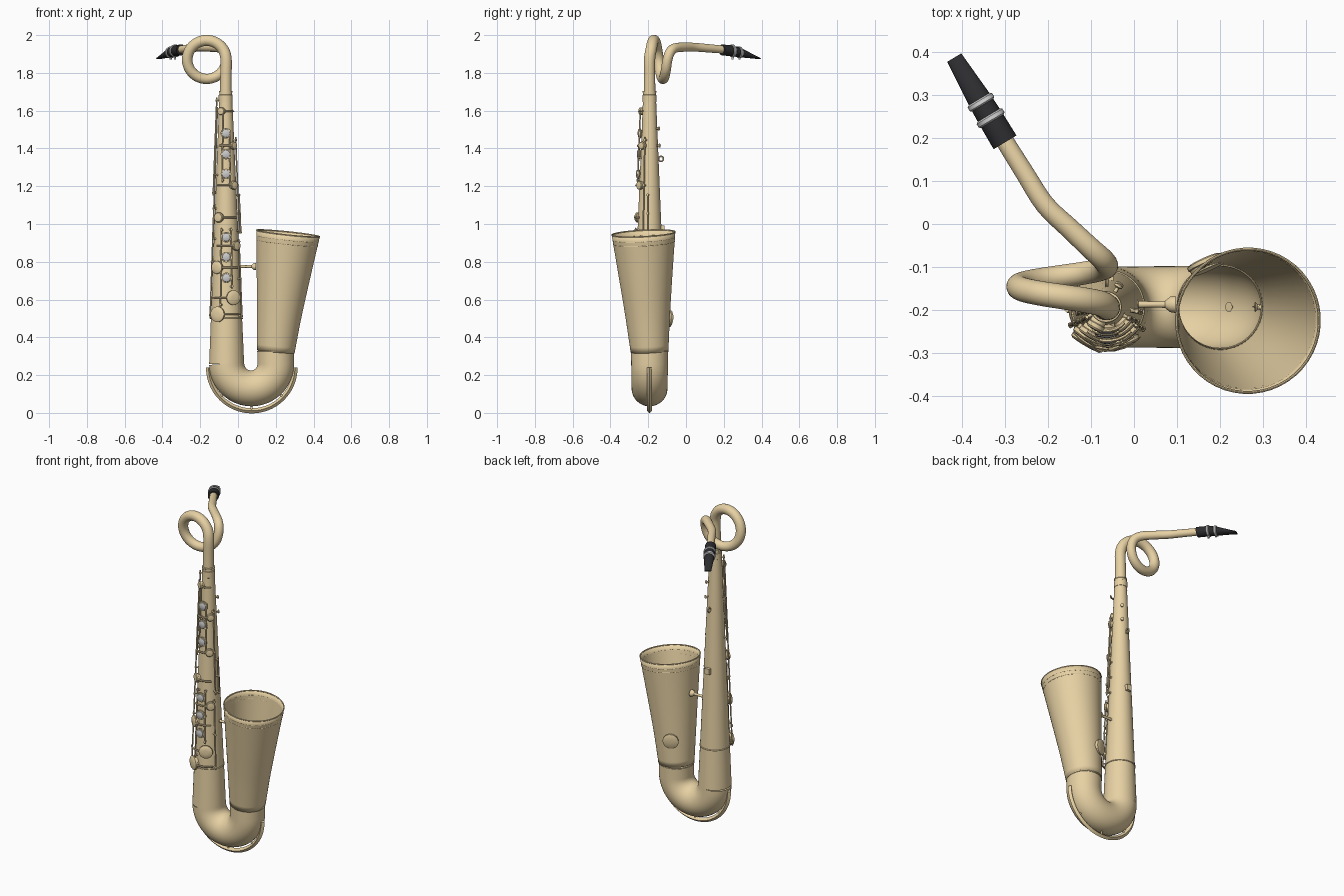
import bpy, bmesh, math
from mathutils import Vector, Matrix

if "Cube" in bpy.data.objects:
    bpy.data.objects.remove(bpy.data.objects["Cube"])


def material(name, col):
    m = bpy.data.materials.new(name)
    m.diffuse_color = (*col, 1)
    m.use_nodes = True
    m.node_tree.nodes["Principled BSDF"].inputs["Base Color"].default_value = m.diffuse_color
    return m


BRASS = material("brass", (0.80, 0.64, 0.37))
BLACK = material("ebonite", (0.025, 0.025, 0.028))
SILVER = material("silver", (0.72, 0.72, 0.70))


def finish(name, rings, mat, cap=True, wall=0):
    """Skin a list of closed point loops into one smooth object."""
    bm = bmesh.new()
    loops = [[bm.verts.new(p) for p in r] for r in rings]
    n = len(loops[0])
    for a, b in zip(loops, loops[1:]):
        for i in range(n):
            j = (i + 1) % n
            bm.faces.new((a[i], a[j], b[j], b[i]))
    if cap:
        bm.faces.new(loops[0][::-1])
        bm.faces.new(loops[-1])
    bmesh.ops.recalc_face_normals(bm, faces=bm.faces)
    me = bpy.data.meshes.new(name)
    bm.to_mesh(me)
    bm.free()
    me.materials.append(mat)
    ob = bpy.data.objects.new(name, me)
    bpy.context.collection.objects.link(ob)
    if wall:
        mod = ob.modifiers.new("wall", 'SOLIDIFY')
        mod.thickness, mod.offset = wall, 0
    bpy.ops.object.select_all(action='DESELECT')
    bpy.context.view_layer.objects.active = ob
    ob.select_set(True)
    bpy.ops.object.shade_smooth_by_angle(angle=math.radians(35))
    return ob


def smooth_path(pts, k):
    """Catmull-Rom through (x, y, z, radius) points."""
    p = [Vector(q) for q in pts]
    p = [2 * p[0] - p[1]] + p + [2 * p[-1] - p[-2]]
    out = []
    for a, b, c, d in zip(p, p[1:], p[2:], p[3:]):
        for s in range(k):
            t = s / k
            out.append(0.5 * (2 * b + (c - a) * t + (2 * a - 5 * b + 4 * c - d) * t * t
                              + (3 * b - a - 3 * c + d) * t ** 3))
    return out + [p[-2]]


def sweep(name, pts, mat=BRASS, sides=32, cap=True, wall=0, k=1):
    pts = smooth_path(pts, k) if k > 1 else [Vector(q) for q in pts]
    c = [q.to_3d() for q in pts]
    rings, u = [], None
    for i, q in enumerate(pts):
        t = (c[min(i + 1, len(c) - 1)] - c[max(i - 1, 0)]).normalized()
        if u is None:
            u = t.orthogonal()
        u = (u - t * u.dot(t)).normalized()
        v = t.cross(u)
        angs = [2 * math.pi * (s + 0.5) / sides for s in range(sides)]
        rings.append([c[i] + q[3] * (u * math.cos(a) + v * math.sin(a)) for a in angs])
    return finish(name, rings, mat, cap, wall)


def lathe(name, profile, origin, axis, mat=BRASS, sides=24):
    rot = Vector(axis).to_track_quat('Z', 'Y').to_matrix()
    rings = [[Vector(origin) + rot @ Vector((r * math.cos(a), r * math.sin(a), h))
              for a in (2 * math.pi * s / sides for s in range(sides))] for r, h in profile]
    return finish(name, rings, mat)


def torus(name, origin, axis, R, r, mat=BRASS):
    rot = Vector(axis).to_track_quat('Z', 'Y').to_matrix().to_4x4()
    bpy.ops.mesh.primitive_torus_add(major_segments=48, minor_segments=8, major_radius=R, minor_radius=r)
    ob = bpy.context.object
    ob.name = name
    ob.matrix_world = Matrix.Translation(origin) @ rot
    ob.data.materials.append(mat)
    bpy.ops.object.shade_smooth_by_angle(angle=math.radians(40))


Y0 = -0.193


def body_r(z):
    return 0.033 + (1.7 - z) * 0.0415


def out_dir(deg):
    a = math.radians(deg)
    return Vector((math.sin(a), -math.cos(a), 0))


def surf(z, deg, off=0.0):
    """Point above the body wall; 0 degrees is the front, positive to the right."""
    cx = -0.065 + (1.7 - z) * 0.0035
    return Vector((cx, Y0, z)) + out_dir(deg) * (body_r(z) + off)


# body, bow and bell
sweep("body_tube", [(-0.06, Y0, 0.26, body_r(0.26)), (-0.0608, Y0, 0.5, body_r(0.5)),
                    (-0.065, Y0, 1.7, 0.033)], sides=48, cap=False)
bow = []
for i in range(25):
    a = math.pi * (1 + i / 24)
    bow.append((0.07 + 0.13 * math.cos(a), Y0, 0.26 + 0.13 * math.sin(a), 0.093 + 0.004 * i / 24))
sweep("bow", bow + [(0.2, Y0, 0.33, 0.098)], sides=48, cap=False)
bell0, bell1 = Vector((0.2, Y0, 0.325)), Vector((0.265, -0.225, 0.95))
axis = (bell1 - bell0).normalized()
sweep("bell", [(0.2, Y0, 0.325, 0.098), (0.218, -0.203, 0.52, 0.117),
               (0.243, -0.215, 0.75, 0.143), (*bell1, 0.167)],
      sides=64, cap=False, wall=0.004, k=6)
torus("bell_rim", bell1, axis, 0.167, 0.0035)
for d in (0.028, 0.05):
    torus("bell_band", bell1 - axis * d, axis, 0.167 - d * 0.11, 0.0025)
torus("bell_joint", bell0, (0, 0, 1), 0.098, 0.003)
torus("body_joint", (-0.0608, Y0, 0.5), (0, 0, 1), body_r(0.5), 0.004)

# neck with its full loop
neck = [(-0.065, Y0, 1.69, 0.031), (-0.064, Y0, 1.78, 0.030)]
for i in range(13):
    a = math.radians(30 * i)
    neck.append((-0.166 + 0.103 * math.cos(a), Y0 + 0.095 * i / 12,
                 1.87 + 0.102 * math.sin(a), 0.030 - 0.004 * i / 12))
neck += [(-0.072, -0.083, 1.912, 0.026), (-0.1, -0.057, 1.932, 0.025), (-0.15, -0.01, 1.936, 0.024),
         (-0.207, 0.045, 1.936, 0.023), (-0.255, 0.12, 1.93, 0.022), (-0.305, 0.2, 1.923, 0.021)]
sweep("neck", neck, k=4)
lathe("neck_collar", [(0.034, -0.05), (0.037, -0.048), (0.037, -0.012), (0.034, -0.01), (0.034, 0), (0.036, 0.002),
                      (0.036, 0.008), (0.031, 0.01)], (-0.065, Y0, 1.695), (0, 0, 1))

# mouthpiece: t, half width, top z, bottom z
MP = [(0, 0.031, 1.951, 1.893), (0.3, 0.030, 1.945, 1.887), (0.5, 0.028, 1.933, 1.882), (1, 0.019, 1.880, 1.873)]
tip, base = Vector((-0.418, 0.387)), Vector((-0.300, 0.190))
side = Vector((tip.y - base.y, base.x - tip.x)).normalized()


def mouth_ring(t, grow=0.0):
    a, b = next((a, b) for a, b in zip(MP, MP[1:]) if t <= b[0])
    f = (t - a[0]) / (b[0] - a[0])
    w, zt, zb = (a[i] + (b[i] - a[i]) * f for i in (1, 2, 3))
    c, ring = base.lerp(tip, t), []
    for s in range(32):
        g = 2 * math.pi * s / 32
        p = c + side * (w + grow) * math.cos(g)
        ring.append(Vector((p.x, p.y, (zt + zb) / 2 + ((zt - zb) / 2 + grow) * math.sin(g))))
    return ring


finish("mouthpiece", [mouth_ring(t) for t in (0, 0.15, 0.3, 0.4, 0.5, 0.75, 1)], BLACK)
for t in (0.25, 0.44):
    finish("ligature_band", [mouth_ring(t, 0.001), mouth_ring(t + 0.015, 0.005),
                             mouth_ring(t + 0.055, 0.005), mouth_ring(t + 0.07, 0.001)], SILVER)
    c = base.lerp(tip, t + 0.035)
    lathe("ligature_screw", [(0.004, 0), (0.006, 0.008), (0.006, 0.014)], (c.x, c.y, 1.886), (0, 0, -1), SILVER, 12)

# bow guard strip and its posts
guard = [(0.073 + 0.229 * math.cos(a), Y0, 0.24 + 0.229 * math.sin(a), 0.0135)
         for a in (math.pi * (1 + i / 40) for i in range(41))]
sweep("bow_guard", guard, sides=4)
for deg in (185, 225, 270, 315, 355):
    d = Vector((math.cos(math.radians(deg)), 0, math.sin(math.radians(deg))))
    lathe("guard_post", [(0.012, 0), (0.006, 0.006), (0.006, 0.026)], Vector((0.072, Y0, 0.25)) + d * 0.21, d, sides=12)

# brace between body and bell
lathe("bell_brace", [(0.024, 0), (0.022, 0.006), (0.008, 0.018), (0.007, 0.05), (0.008, 0.08),
                     (0.018, 0.092), (0.020, 0.104)], (-0.008, Y0 + 0.006, 0.775), (1, 0, 0))

# finger keys with pearl tops
for z in (1.48, 1.37, 1.265, 0.93, 0.825, 0.715):
    d = out_dir(0)
    lathe("finger_key", [(0.012, -0.004), (0.028, 0.006), (0.028, 0.013), (0.024, 0.014)], surf(z, 0), d)
    lathe("key_pearl", [(0.023, 0.012), (0.021, 0.017), (0.012, 0.020), (0.003, 0.021)], surf(z, 0), d, SILVER)

# key cups: height, angle, radius, with an arm across the body
for z, deg, r in ((1.597, -29, 0.021), (1.415, 46, 0.021), (1.205, 39, 0.023), (1.035, -33, 0.027),
                  (0.885, 42, 0.026), (0.77, -36, 0.034), (0.61, 24, 0.039), (0.522, -30, 0.041)):
    lathe("key_cup", [(r * 0.85, -0.004), (r * 0.9, 0.006), (r, 0.008), (r, 0.017), (r * 0.85, 0.021),
                      (r * 0.3, 0.023)], surf(z, deg), out_dir(deg))
    way = -1 if deg > 0 else 1
    sweep("key_arm", [(*surf(z, deg + way * s, 0.018), 0.005) for s in range(0, 80, 13)], sides=8)

# long rods on posts: angle, upper and lower height
for deg, z1, z0 in ((-78, 1.67, 1.15), (-62, 1.62, 0.90), (-64, 1.10, 0.50), (-18, 1.60, 1.22), (20, 1.50, 1.20),
                    (20, 0.98, 0.66), (64, 1.46, 0.95), (82, 1.16, 0.95), (58, 0.92, 0.50), (-20, 0.98, 0.56)):
    sweep("key_rod", [(*surf(z1, deg, 0.014), 0.004), (*surf(z0, deg, 0.014), 0.004)], sides=10)
    for f in (0.03, 0.5, 0.97):
        z = z0 + (z1 - z0) * f
        lathe("rod_post", [(0.008, -0.003), (0.004, 0.004), (0.004, 0.010), (0.0065, 0.012), (0.0065, 0.018),
                           (0.003, 0.020)], surf(z, deg), out_dir(deg), sides=10)

# rear knobs, strap ring and thumb hook
for z in (1.505, 1.415):
    lathe("rear_knob", [(0.005, -0.004), (0.004, 0.010), (0.010, 0.013), (0.010, 0.018), (0.004, 0.021)],
          surf(z, 150), out_dir(150), sides=16)
torus("strap_ring", surf(1.345, 180, 0.013), (1, 0, 0), 0.013, 0.004)
bpy.ops.mesh.primitive_cube_add(size=1, location=surf(0.975, 180, 0.006))
hook = bpy.context.object
hook.name = "thumb_hook"
hook.scale = (0.03, 0.022, 0.035)
hook.data.materials.append(BRASS)

# rear key cup on the bell
d = Vector((-0.4, 0.9, -0.1)).normalized()
lathe("bell_key_cup", [(0.040, -0.008), (0.042, 0.004), (0.045, 0.006), (0.045, 0.014), (0.035, 0.018),
                       (0.010, 0.020)], Vector((0.216, -0.201, 0.51)) + d * 0.113, d)
